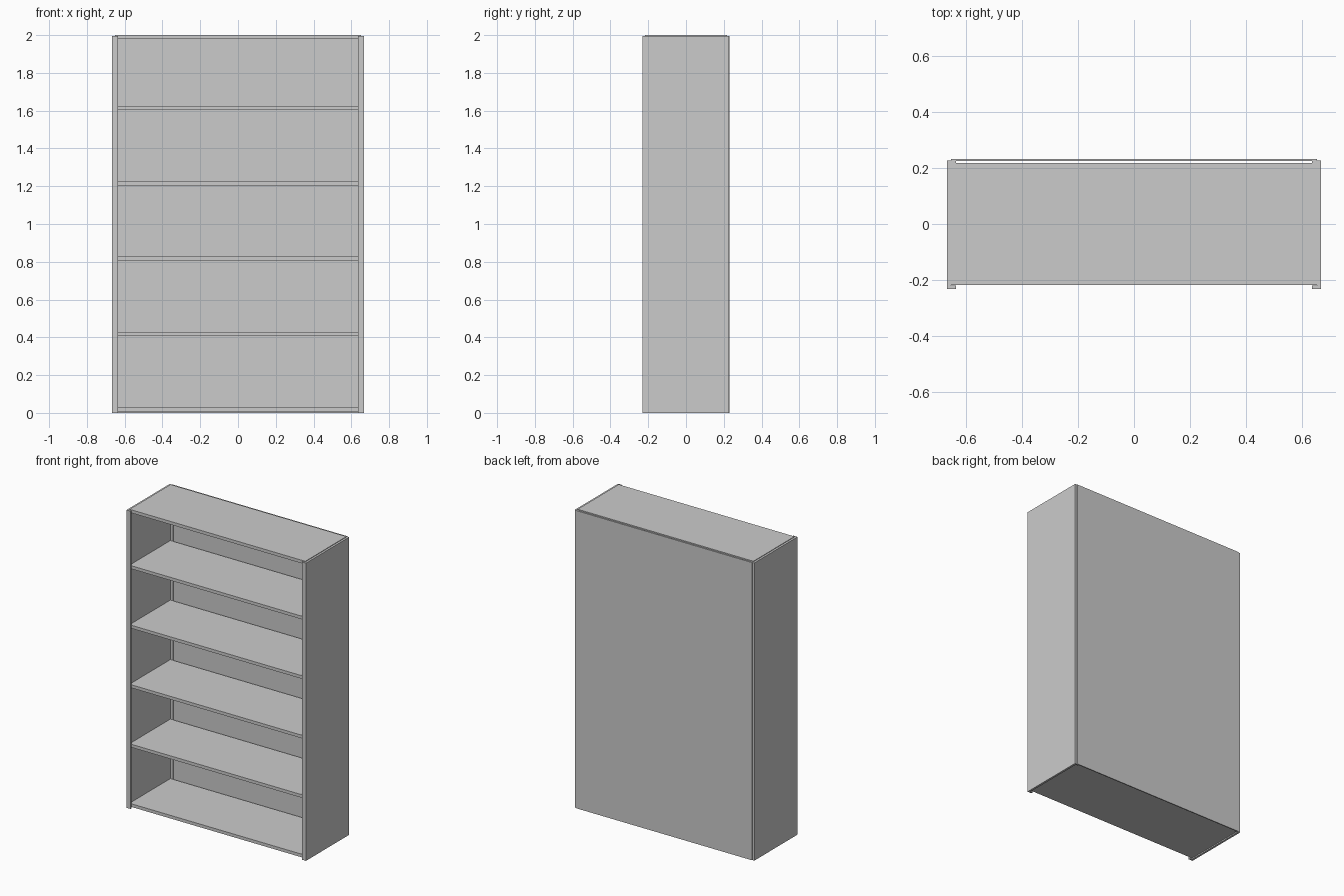
import bpy, bmesh

if "Cube" in bpy.data.objects:
    bpy.data.objects.remove(bpy.data.objects["Cube"])


def prism(name, outline, z0, z1):
    """Extrude an XY outline between two heights."""
    bm = bmesh.new()
    face = bm.faces.new([bm.verts.new((x, y, z0)) for x, y in outline])
    ext = bmesh.ops.extrude_face_region(bm, geom=[face])
    verts = [g for g in ext["geom"] if isinstance(g, bmesh.types.BMVert)]
    bmesh.ops.translate(bm, verts=verts, vec=(0, 0, z1 - z0))
    bmesh.ops.recalc_face_normals(bm, faces=bm.faces)
    mesh = bpy.data.meshes.new(name)
    bm.to_mesh(mesh)
    bm.free()
    ob = bpy.data.objects.new(name, mesh)
    bpy.context.collection.objects.link(ob)
    return ob


def board(name, x, y0, y1, z0, z1):
    return prism(name, [(-x, y0), (x, y0), (x, y1), (-x, y1)], z0, z1)


HALF_W, SKIN, LIP = 0.666, 0.652, 0.635
FRONT, BACK, INNER = -0.231, 0.227, 0.217

# Side panels: channel section with front and back lips, mirrored
for name, s in (("left_side", -1), ("right_side", 1)):
    channel = [(HALF_W, FRONT), (HALF_W, BACK), (LIP, BACK), (LIP, INNER),
               (SKIN, INNER), (SKIN, -0.219), (LIP, -0.219), (LIP, FRONT)]
    prism(name, [(s * x, y) for x, y in channel], 0, 1.996)

# Back panel
board("back_panel", SKIN, 0.224, 0.231, 0.0, 1.996)

# Shelves, evenly spaced, then the top board
for i in range(5):
    top = 0.029 + 0.399 * i
    board(f"shelf_{i + 1}", SKIN, -0.218, 0.215, top - 0.021, top)
board("top_board", SKIN, -0.218, INNER, 1.979, 2.0)
